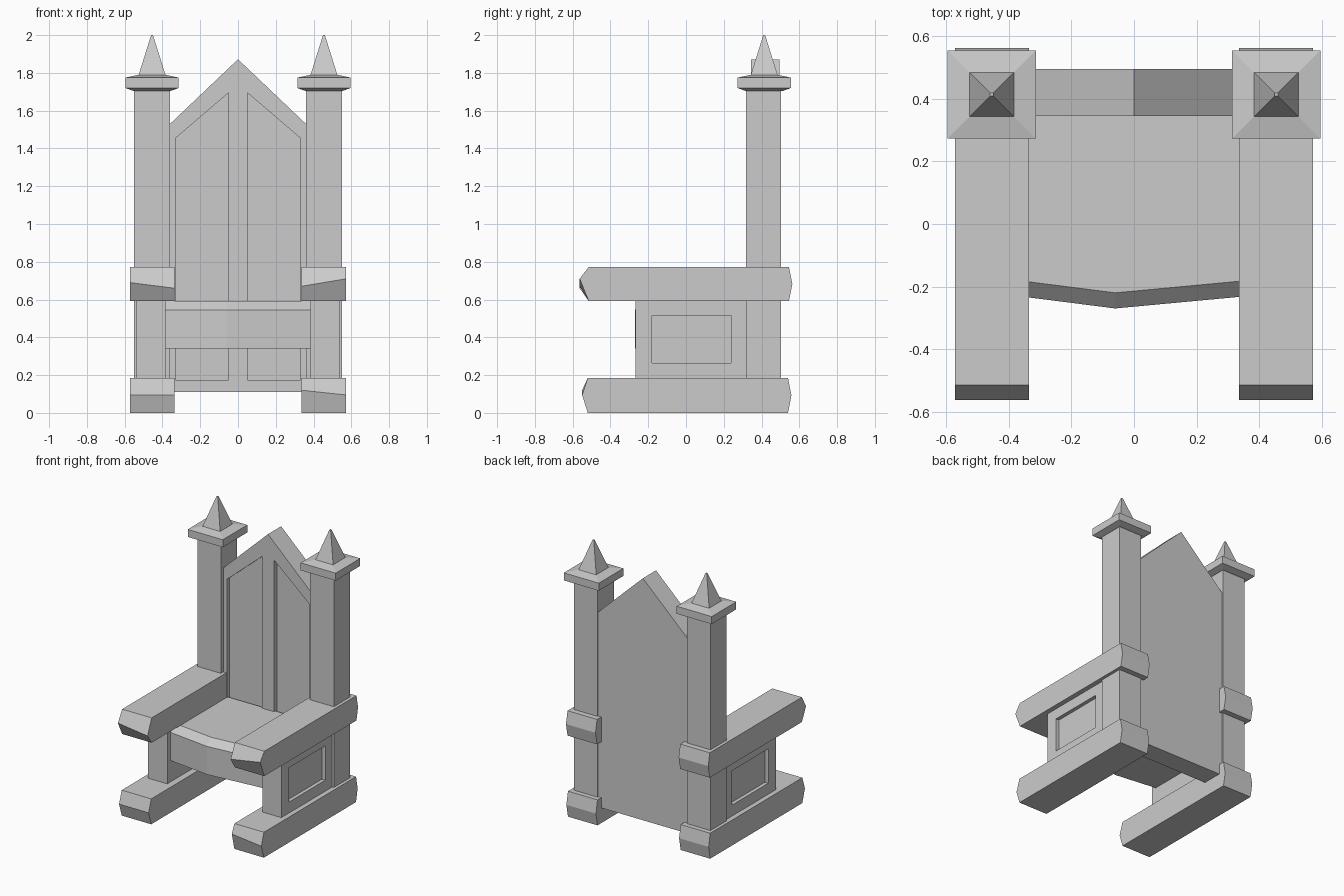
import bpy, bmesh

if "Cube" in bpy.data.objects:
    bpy.data.objects.remove(bpy.data.objects["Cube"])


def make(name, verts, faces):
    me = bpy.data.meshes.new(name)
    me.from_pydata(verts, [], faces)
    bm = bmesh.new()
    bm.from_mesh(me)
    bmesh.ops.recalc_face_normals(bm, faces=bm.faces)
    bm.to_mesh(me)
    bm.free()
    ob = bpy.data.objects.new(name, me)
    bpy.context.collection.objects.link(ob)
    return ob


def loft(name, rings):
    """Skin a list of equal-length rings and close both ends."""
    n = len(rings[0])
    verts = [v for r in rings for v in r]
    faces = [list(range(n)), list(range(len(verts) - n, len(verts)))]
    for k in range(len(rings) - 1):
        for i in range(n):
            j = (i + 1) % n
            faces.append([k * n + i, k * n + j, (k + 1) * n + j, (k + 1) * n + i])
    return make(name, verts, faces)


def square(cx, cy, h, z):
    return [(cx + a * h, cy + b * h, z) for a, b in ((-1, -1), (1, -1), (1, 1), (-1, 1))]


def box(name, x0, x1, y0, y1, z0, z1):
    return loft(name, [[(x0, y0, z), (x1, y0, z), (x1, y1, z), (x0, y1, z)] for z in (z0, z1)])


def slab_y(name, pts, y0, y1):
    """Extrude an (x, z) outline along y."""
    return loft(name, [[(x, y, z) for x, z in pts] for y in (y0, y1)])


def carve(ob, cutter):
    m = ob.modifiers.new("recess", 'BOOLEAN')
    m.operation, m.solver, m.object = 'DIFFERENCE', 'EXACT', cutter
    bpy.context.view_layer.objects.active = ob
    bpy.ops.object.modifier_apply(modifier=m.name)
    bpy.data.objects.remove(cutter)


def beam(name, s, z0, z1, front, tip, back, ridge_in, ridge_out):
    """Arm or foot beam with a chiselled front and back end."""
    rings = []
    for x, r in ((0.335, ridge_in), (0.573, ridge_out)):
        mid = (z0 + z1) / 2
        rings.append([(s * x, front, z0), (s * x, tip, r), (s * x, front, z1),
                      (s * x, back - 0.018, z1), (s * x, back, mid), (s * x, back - 0.018, z0)])
    return loft(name, rings)


# gabled back with two recessed panels
back = slab_y("back_panel", [(-0.365, 0.11), (0.365, 0.11), (0.365, 1.525), (0, 1.872), (-0.365, 1.525)],
              0.345, 0.496)
for s in (-1, 1):
    carve(back, slab_y("recess_cutter", [(s * 0.33, 0.175), (s * 0.05, 0.175), (s * 0.05, 1.695),
                                         (s * 0.33, 1.455)], 0.2, 0.375))

# seat with a slightly bowed, bevelled front
rings = []
for x, y in ((-0.39, -0.228), (-0.06, -0.27), (0.39, -0.228)):
    rings.append([(x, y, 0.34), (x, y, 0.545), (x, y + 0.05, 0.592), (x, 0.36, 0.592), (x, 0.36, 0.34)])
loft("seat", rings)

for s, side in ((-1, "left"), (1, "right")):
    # rear post, cap and spire
    cx, cy = s * 0.455, 0.414
    box(side + "_post", s * 0.36, s * 0.55, 0.317, 0.504, 0.05, 1.715)
    loft(side + "_cap", [square(cx, cy, h, z) for h, z in
                         ((0.10, 1.705), (0.141, 1.72), (0.141, 1.775), (0.07, 1.79))])
    loft(side + "_spire", [square(cx, cy, 0.074, 1.78), square(cx, cy, 0.005, 2.0)])

    # side panel with a recess on the outer face
    panel = box(side + "_side_panel", s * 0.383, s * 0.537, -0.267, 0.33, 0.15, 0.62)
    carve(panel, box("recess_cutter", s * 0.51, s * 0.7, -0.18, 0.238, 0.265, 0.515))

    # armrest and foot beam
    beam(side + "_armrest", s, 0.592, 0.773, -0.515, -0.563, 0.563,
         0.66 if s < 0 else 0.67, 0.69 if s < 0 else 0.71)
    beam(side + "_foot", s, 0.0, 0.185, -0.52, -0.55, 0.558,
         0.095 if s < 0 else 0.12, 0.095)
